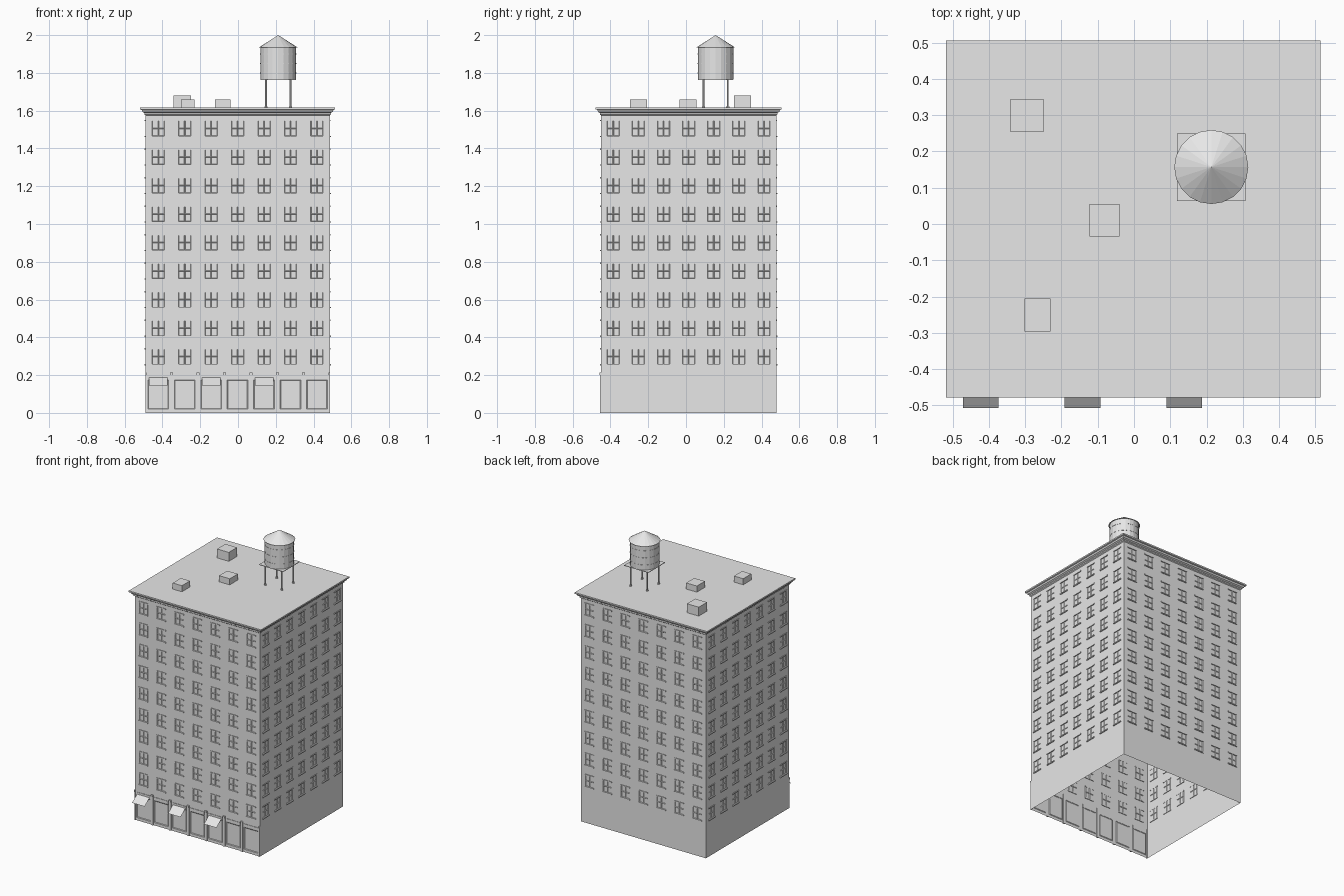
import bpy
import bmesh
from math import pi
from mathutils import Matrix, Vector

cube = bpy.data.objects.get("Cube")
if cube:
    bpy.data.objects.remove(cube, do_unlink=True)

stone = bpy.data.materials.new("light grey")
stone.use_nodes = True
stone.diffuse_color = (0.8, 0.8, 0.8, 1)
stone.node_tree.nodes["Principled BSDF"].inputs["Base Color"].default_value = (0.8, 0.8, 0.8, 1)

CENTRE = Vector((-0.002, 0.014, 0))
HALF_X, HALF_Y = 0.488, 0.464
BASE_TOP, WALL_TOP, ROOF = 0.215, 1.59, 1.617
BAYS = 7
FLOOR = 0.151
WIN_W, WIN_H = 0.066, 0.082


def finish(name, bm, matrix=None):
    mesh = bpy.data.meshes.new(name)
    if matrix:
        bm.transform(matrix)
    bm.to_mesh(mesh)
    bm.free()
    mesh.materials.append(stone)
    obj = bpy.data.objects.new(name, mesh)
    bpy.context.collection.objects.link(obj)
    return obj


def add_box(bm, lo, hi):
    lo, hi = Vector(lo), Vector(hi)
    size = Matrix.Diagonal((*(hi - lo), 1))
    bmesh.ops.create_cube(bm, size=1, matrix=Matrix.Translation((lo + hi) / 2) @ size)


def add_cone(bm, r1, r2, z0, z1, x=0, y=0, sides=20, caps=True):
    bmesh.ops.create_cone(bm, cap_ends=caps, segments=sides, radius1=r1, radius2=r2,
                          depth=z1 - z0, matrix=Matrix.Translation((x, y, (z0 + z1) / 2)))


def grid_wall(half, zs, us, is_opening):
    """Wall sheet facing -y, returned with the faces that lie in openings."""
    bm = bmesh.new()
    rows = [[bm.verts.new((u, 0, z)) for u in us] for z in zs]
    openings = []
    for j in range(len(zs) - 1):
        for i in range(len(us) - 1):
            f = bm.faces.new((rows[j][i], rows[j][i + 1], rows[j + 1][i + 1], rows[j + 1][i]))
            if is_opening(i, j):
                openings.append(f)
    return bm, openings


def bay_centres(half, pitch):
    return [(k - (BAYS - 1) / 2) * pitch for k in range(BAYS)]


def upper_wall(name, half, pitch, matrix):
    # each opening is two cells wide and two cells high, one cell per pane
    cols = bay_centres(half, pitch)
    floors = [0.298 + k * FLOOR for k in range(9)]
    us = [-half] + [c + d * WIN_W / 2 for c in cols for d in (-1, 0, 1)] + [half]
    zs = [BASE_TOP] + [c + d * WIN_H / 2 for c in floors for d in (-1, 0, 1)] + [WALL_TOP]
    bm, panes = grid_wall(half, zs, us, lambda i, j: i % 3 and j % 3)
    bmesh.ops.inset_region(bm, faces=panes, thickness=0.0005, depth=-0.012)
    bmesh.ops.inset_individual(bm, faces=panes, thickness=0.004, depth=-0.003)
    finish(name + "_wall", bm, matrix)

    # sills and lintels
    bm = bmesh.new()
    for c in cols:
        for z in floors:
            w = WIN_W / 2 + 0.003
            lo, hi = z - WIN_H / 2, z + WIN_H / 2
            add_box(bm, (c - w, -0.006, lo - 0.005), (c + w, 0.004, lo + 0.002))
            add_box(bm, (c - w, -0.004, hi - 0.003), (c + w, 0.004, hi + 0.004))
    finish(name + "_sills_and_lintels", bm, matrix)


# walls on all four sides
for k, name in enumerate(("front", "left", "back", "right")):
    along_x = k % 2 == 0
    half, out = (HALF_X, HALF_Y) if along_x else (HALF_Y, HALF_X)
    pitch = 0.14 if along_x else 0.133
    matrix = (Matrix.Translation(CENTRE) @ Matrix.Rotation(k * pi / 2, 4, "Z")
              @ Matrix.Translation((0, -out, 0)))
    upper_wall(name, half, pitch, matrix)
    if name != "front":
        bm, _ = grid_wall(half, (0, BASE_TOP), (-half, half), lambda i, j: False)
        finish(name + "_base", bm, matrix)
        continue

    # street front: recessed shop bays, sign boards, pilasters and awnings
    shops = bay_centres(half, pitch)
    us = [-half] + [c + d * 0.055 for c in shops for d in (-1, 1)] + [half]
    bm, bays = grid_wall(half, (0, 0.02, 0.175, BASE_TOP), us, lambda i, j: i % 2 and j == 1)
    bmesh.ops.inset_individual(bm, faces=bays, thickness=0.0005, depth=-0.01)
    bmesh.ops.inset_individual(bm, faces=bays, thickness=0.006, depth=-0.003)
    finish("shop_fronts", bm, matrix)

    bm = bmesh.new()
    for c in shops:
        add_box(bm, (c - 0.055, -0.003, 0.177), (c + 0.055, 0.002, 0.2))
    finish("sign_boards", bm, matrix)

    bm = bmesh.new()
    for i in range(BAYS + 1):
        x = (i - BAYS / 2) * pitch
        lo, hi = max(x - 0.008, -half), min(x + 0.008, half)
        add_box(bm, (lo, -0.006, 0), (hi, 0.002, 0.2))
        add_box(bm, (lo, -0.009, 0.2), (hi, 0.002, 0.213))
    finish("pilasters", bm, matrix)

    bm = bmesh.new()
    for c in shops[0:5:2]:
        corners = ((-1, -0.057, 0.145), (1, -0.057, 0.145), (1, -0.002, 0.187), (-1, -0.002, 0.187))
        bm.faces.new([bm.verts.new((c + s * 0.049, y, z)) for s, y, z in corners])
    finish("awnings", bm, matrix)

# cornice with the flat roof on top, lofted from rectangles
bm = bmesh.new()
loops = []
for off, z in ((0, 1.575), (0.006, 1.58), (0.006, 1.588), (0.016, 1.594),
               (0.02, 1.604), (0.028, 1.607), (0.028, ROOF)):
    loops.append([bm.verts.new((sx * (HALF_X + off), sy * (HALF_Y + off), z))
                  for sx, sy in ((-1, -1), (1, -1), (1, 1), (-1, 1))])
for a, b in zip(loops, loops[1:]):
    for i in range(4):
        n = (i + 1) % 4
        bm.faces.new((a[i], a[n], b[n], b[i]))
bm.faces.new(loops[-1])
finish("cornice_and_roof", bm, Matrix.Translation(CENTRE))

# rooftop vent boxes
for name, lo, hi, top in (("rear_vent", (-0.341, 0.253), (-0.249, 0.345), 1.68),
                          ("middle_vent", (-0.123, -0.035), (-0.04, 0.055), 1.66),
                          ("front_vent", (-0.302, -0.296), (-0.23, -0.206), 1.66)):
    bm = bmesh.new()
    add_box(bm, (*lo, ROOF - 0.002), (*hi, top))
    finish(name, bm)

# water tank on its stand
TANK = Matrix.Translation((0.213, 0.157, 0))
DECK = 1.766

bm = bmesh.new()
for sx in (-1, 1):
    for sy in (-1, 1):
        add_cone(bm, 0.005, 0.005, ROOF, DECK, sx * 0.064, sy * 0.064, 8)
        add_cone(bm, 0.008, 0.008, ROOF, ROOF + 0.006, sx * 0.064, sy * 0.064, 8)
finish("tank_legs", bm, TANK)

bm = bmesh.new()
add_box(bm, (-0.094, -0.093, DECK - 0.004), (0.094, 0.093, DECK))
finish("tank_platform", bm, TANK)

bm = bmesh.new()
add_cone(bm, 0.094, 0.094, DECK, 1.937)
finish("tank_body", bm, TANK)

bm = bmesh.new()
for z in (1.8, 1.85, 1.9):
    add_cone(bm, 0.0955, 0.0955, z - 0.002, z + 0.002)
finish("tank_hoops", bm, TANK)

bm = bmesh.new()
add_cone(bm, 0.102, 0, 1.935, 2.0)
finish("tank_roof", bm, TANK)
